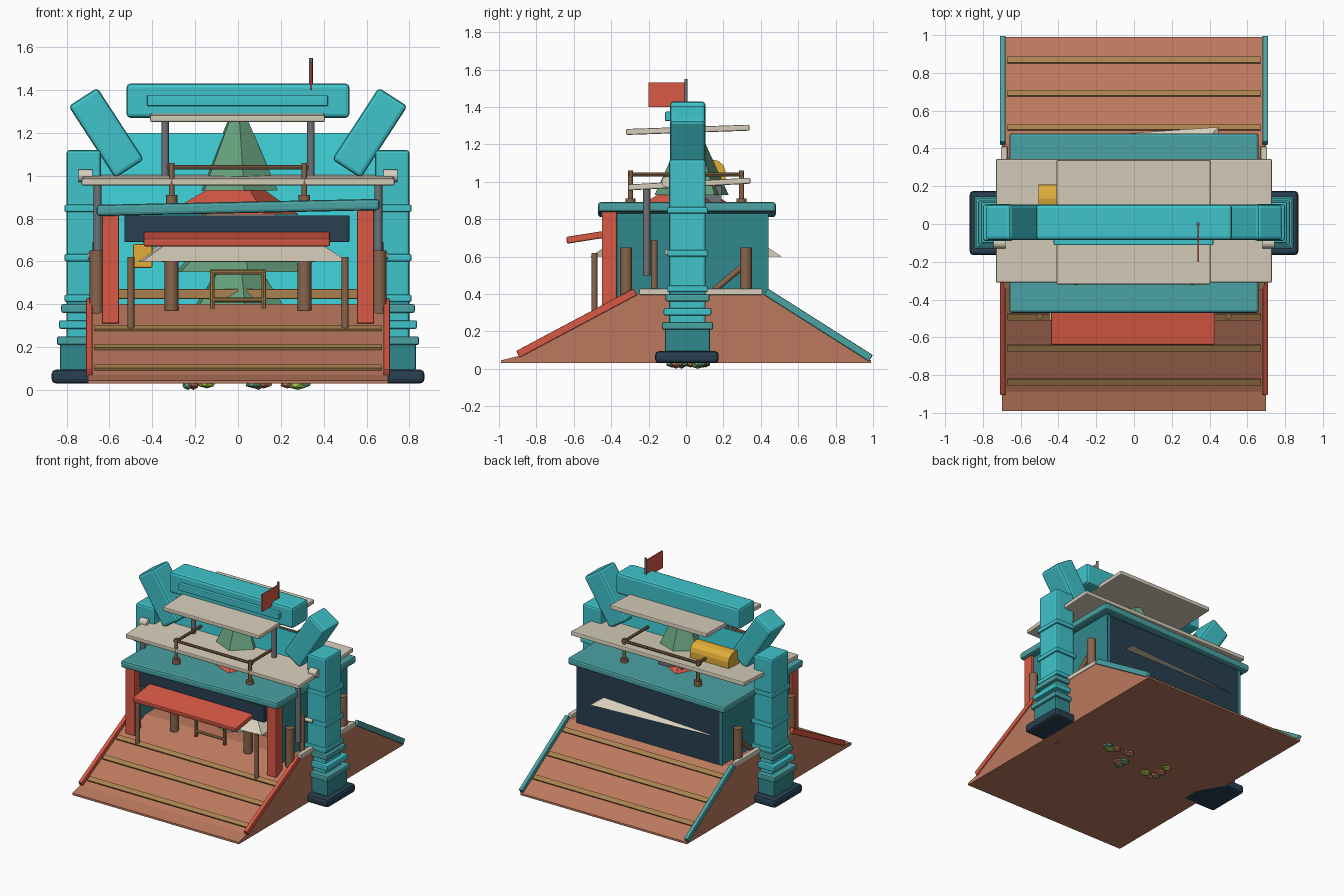
import bpy, bmesh, math, random
from mathutils import Vector, Matrix

if "Cube" in bpy.data.objects:
    bpy.data.objects.remove(bpy.data.objects["Cube"])

random.seed(4)
MATS = {}
COL = dict(cyan=(.05, .55, .6), glow=(.05, .66, .72), teal=(.07, .36, .37), wall=(.03, .25, .27),
           navy=(.02, .05, .08), red=(.7, .1, .06), cream=(.68, .62, .5), clay=(.5, .19, .11),
           tan=(.4, .22, .08), wood=(.25, .13, .07), grey=(.16, .17, .18), green=(.13, .34, .2),
           gold=(.75, .42, .04), lime=(.3, .5, .05))


def finish(name, bm, color, bevel=0, smooth=False):
    me = bpy.data.meshes.new(name)
    bmesh.ops.recalc_face_normals(bm, faces=bm.faces)
    bm.to_mesh(me)
    bm.free()
    ob = bpy.data.objects.new(name, me)
    bpy.context.collection.objects.link(ob)
    if color not in MATS:
        MATS[color] = bpy.data.materials.new(color + "_paint")
        MATS[color].diffuse_color = (*COL[color], 1)
    me.materials.append(MATS[color])
    if bevel:
        m = ob.modifiers.new("bevel", 'BEVEL')
        m.width, m.segments = bevel, 2
    if smooth:
        bpy.context.view_layer.objects.active = ob
        ob.select_set(True)
        bpy.ops.object.shade_smooth_by_angle(angle=math.radians(40))
        ob.select_set(False)
    return ob


def box(name, x, y, z, color, bevel=0.0, rot=(0, 0, 0)):
    """Box from (min, max) ranges, rotated about its own centre."""
    bm = bmesh.new()
    bmesh.ops.create_cube(bm, size=1)
    for v in bm.verts:
        v.co = Vector(v.co[i] * (r[1] - r[0]) for i, r in enumerate((x, y, z)))
    ob = finish(name, bm, color, bevel)
    ob.location = [(r[0] + r[1]) / 2 for r in (x, y, z)]
    ob.rotation_euler = rot
    return ob


def rod(name, a, b, r, color, sides=12):
    a, b = Vector(a), Vector(b)
    bm = bmesh.new()
    bmesh.ops.create_cone(bm, cap_ends=True, segments=sides, radius1=r, radius2=r, depth=(b - a).length)
    ob = finish(name, bm, color, 0, True)
    ob.location = (a + b) / 2
    ob.rotation_euler = (b - a).to_track_quat('Z', 'Y').to_euler()
    return ob


def cone(name, c, z0, z1, r0, r1, sides, turn, color):
    bm = bmesh.new()
    bmesh.ops.create_cone(bm, cap_ends=True, segments=sides, radius1=r0, radius2=r1, depth=z1 - z0)
    bmesh.ops.rotate(bm, verts=bm.verts, matrix=Matrix.Rotation(turn, 3, 'Z'))
    bmesh.ops.translate(bm, verts=bm.verts, vec=(c[0], c[1], (z0 + z1) / 2))
    return finish(name, bm, color)


def prism(name, pts, x0, x1, color):
    """Profile in y,z extruded along x."""
    bm = bmesh.new()
    f = bm.faces.new([bm.verts.new((x0, y, z)) for y, z in pts])
    g = bmesh.ops.extrude_face_region(bm, geom=[f])['geom']
    bmesh.ops.translate(bm, vec=(x1 - x0, 0, 0), verts=[v for v in g if isinstance(v, bmesh.types.BMVert)])
    return finish(name, bm, color)


# mound with front and back ramps
prism("ramp_mound", [(-.99, .03), (.99, .03), (.99, .045), (.43, .40), (-.27, .40), (-.89, .07), (-.99, .045)],
      -.70, .70, 'clay')
fa, ba = math.atan2(.33, .62), -math.atan2(.355, .56)
for y in (-.49, -.655, -.835):
    z = .07 + (y + .89) * .532
    box("front_ramp_slat", (-.67, .67), (y - .018, y + .018), (z - .008, z + .012), 'tan', 0, (fa, 0, 0))
for y in (.51, .69, .865):
    z = .40 - (y - .43) * .634
    box("back_ramp_slat", (-.67, .67), (y - .018, y + .018), (z - .008, z + .012), 'tan', 0, (ba, 0, 0))

for s in (-1, 1):
    def xr(a, b):
        return (min(s * a, s * b), max(s * a, s * b))
    # ramp kerbs
    box("front_kerb", xr(.68, .71), (-.94, -.23), (.225, .265), 'red', .006, (fa, 0, 0))
    box("back_kerb", xr(.68, .71), (.375, 1.04), (.215, .255), 'teal', .006, (ba, 0, 0))
    box("deck_kerb", xr(.67, .705), (-.25, .41), (.395, .43), 'cream', .006)
    # gate pillars with stepped collars
    box("pillar", xr(.64, .80), (-.09, .105), (.08, 1.12), 'cyan', .014)
    box("pillar_base", xr(.57, .87), (-.165, .175), (.03, .095), 'navy', .02)
    for hx, hy, z0, z1, c in ((.11, .12, .09, .22, 'wall'), (.125, .137, .21, .25, 'teal'),
                              (.115, .127, .285, .325, 'cyan'), (.105, .117, .36, .40, 'teal'),
                              (.09, .108, .41, .445, 'cyan'), (.09, .108, .60, .635, 'cyan'),
                              (.09, .108, .83, .865, 'cyan')):
        box("pillar_collar", xr(.72 - hx, .72 + hx), (.008 - hy, .008 + hy), (z0, z1), c, .008)
    # splayed corner braces
    box("corner_brace", xr(.535, .695), (-.085, .103), (1.00, 1.40), 'cyan', .018,
        (0, s * math.radians(33), 0))
    # booth sides and front posts
    box("booth_side", xr(.59, .615), (-.37, .44), (.38, .83), 'wall')
    box("front_post", xr(.555, .635), (-.45, -.37), (.31, .845), 'red', .006)
    # brown posts, lamps poles and fittings
    for y in (-.32, .32):
        rod("side_stump", (s * .66, y, .33), (s * .66, y, .65), .032, 'wood')
        rod("inner_stump", (s * .31, y, .37), (s * .31, y, .62), .032, 'wood')
        rod("rail_foot", (s * .31, y * .93, .86), (s * .31, y * .93, .91), .027, 'wood')
        rod("rail_post", (s * .31, y * .93, .88), (s * .31, y * .93, 1.06), .013, 'wood')
    rod("side_stay", (s * .66, .15, .42), (s * .66, .33, .57), .016, 'wood')
    rod("side_stake", (s * .66, -.17, .41), (s * .66, -.17, .69), .018, 'wood')
    rod("awning_prop", (s * .5, -.49, .28), (s * .5, -.49, .62), .016, 'wood')
    rod("side_pole", (s * .655, -.21, .50), (s * .655, -.21, .98), .019, 'grey')
    rod("upper_pole", (s * .34, -.05, .96), (s * .34, -.05, 1.27), .018, 'grey')
    rod("pillar_knob", (s * .64, -.10, .625), (s * .70, -.10, .625), .014, 'cream')
    rod("ledge_knob", (s * .68, -.10, 1.0), (s * .745, -.10, 1.0), .03, 'cream')
    rod("side_rail", (s * .31, -.30, 1.04), (s * .31, .30, 1.04), .011, 'wood', 8)

# top beam, trim and glowing panel inside the gate
box("top_beam", (-.52, .52), (-.085, .103), (1.27, 1.43), 'cyan', .018)
box("beam_trim", (-.425, .42), (-.112, -.07), (1.325, 1.375), 'cyan', .006)
box("gate_panel", (-.65, .65), (.0, .012), (.40, 1.20), 'glow')

# booth back, roof, sign and awning
box("booth_back", (-.615, .615), (.42, .44), (.36, .82), 'navy')
box("booth_roof", (-.66, .66), (-.47, .48), (.825, .878), 'teal', .014, (0, math.radians(-1.2), 0))
box("sign_board", (-.53, .52), (-.43, -.39), (.69, .815), 'navy', .004)
box("front_awning", (-.44, .43), (-.64, -.43), (.685, .722), 'red', .008, (math.radians(9), 0, 0))

# pale ledges and railing above the roof
tilt = math.radians(3.2)
box("lower_ledge", (-.73, .73), (-.31, .345), (.972, 1.004), 'cream', .007, (tilt, 0, 0))
box("upper_ledge", (-.41, .405), (-.32, .34), (1.262, 1.294), 'cream', .007, (math.radians(2), 0, 0))
for y in (-.295, .295):
    rod("cross_rail", (-.33, y, 1.04), (.33, y, 1.04), .011, 'wood', 8)

# chest with rounded lid, small crates
arc = [(.135 + .075 * math.cos(math.pi * i / 6), 1.06 + .06 * math.sin(math.pi * i / 6)) for i in range(7)]
prism("chest", [(.06, 1.0), (.21, 1.0)] + arc, -.505, -.18, 'gold')
box("grey_crate", (-.1, .1), (.10, .19), (.88, .98), 'grey', .004)
box("gold_crate", (-.49, -.40), (-.28, -.18), (.57, .68), 'gold', .006)

# canopy pyramids and tiered tree in the middle
cone("pale_canopy", (0, 0), .60, .86, .68, .14, 4, math.radians(49), 'cream')
cone("red_canopy", (0, 0), .82, .965, .36, .10, 4, math.radians(20), 'red')
for z0, z1, r0, r1 in ((.38, .55, .24, .12), (.55, .72, .34, .15), (.93, 1.28, .20, .04)):
    cone("tree_tier", (0, .03), z0, z1, r0, r1, 6, math.radians(8), 'green')

# bench and stool frame inside
box("inner_bench", (-.56, .56), (-.14, -.04), (.425, .47), 'tan', .005)
for z in (.42, .55):
    rod("frame_bar", (-.13, -.33, z), (.13, -.33, z), .011, 'tan', 8)
for x in (-.12, .12):
    rod("frame_leg", (x, -.33, .38), (x, -.33, .56), .011, 'tan', 8)
rod("inner_bar", (-.36, -.33, .61), (.36, -.33, .61), .012, 'tan', 8)

# flag
rod("flag_pole", (.34, .0, 1.38), (.34, .0, 1.55), .009, 'grey')
box("flag", (.335, .345), (-.20, -.005), (1.40, 1.53), 'red')

# pebbles poking out below the mound
for i in range(14):
    bm = bmesh.new()
    bmesh.ops.create_icosphere(bm, subdivisions=1, radius=1)
    r = random.uniform(.02, .05)
    ob = finish("pebble", bm, ('clay', 'green', 'lime', 'clay')[i % 4])
    ob.scale = (r, r * .8, .02)
    ob.location = (random.uniform(-.28, .42), random.uniform(-.12, .12), .02 if i < 4 else .027)

for m in bpy.data.materials:
    if m.users and not m.is_grease_pencil:
        m.use_nodes = True
        m.node_tree.nodes["Principled BSDF"].inputs["Base Color"].default_value = m.diffuse_color
